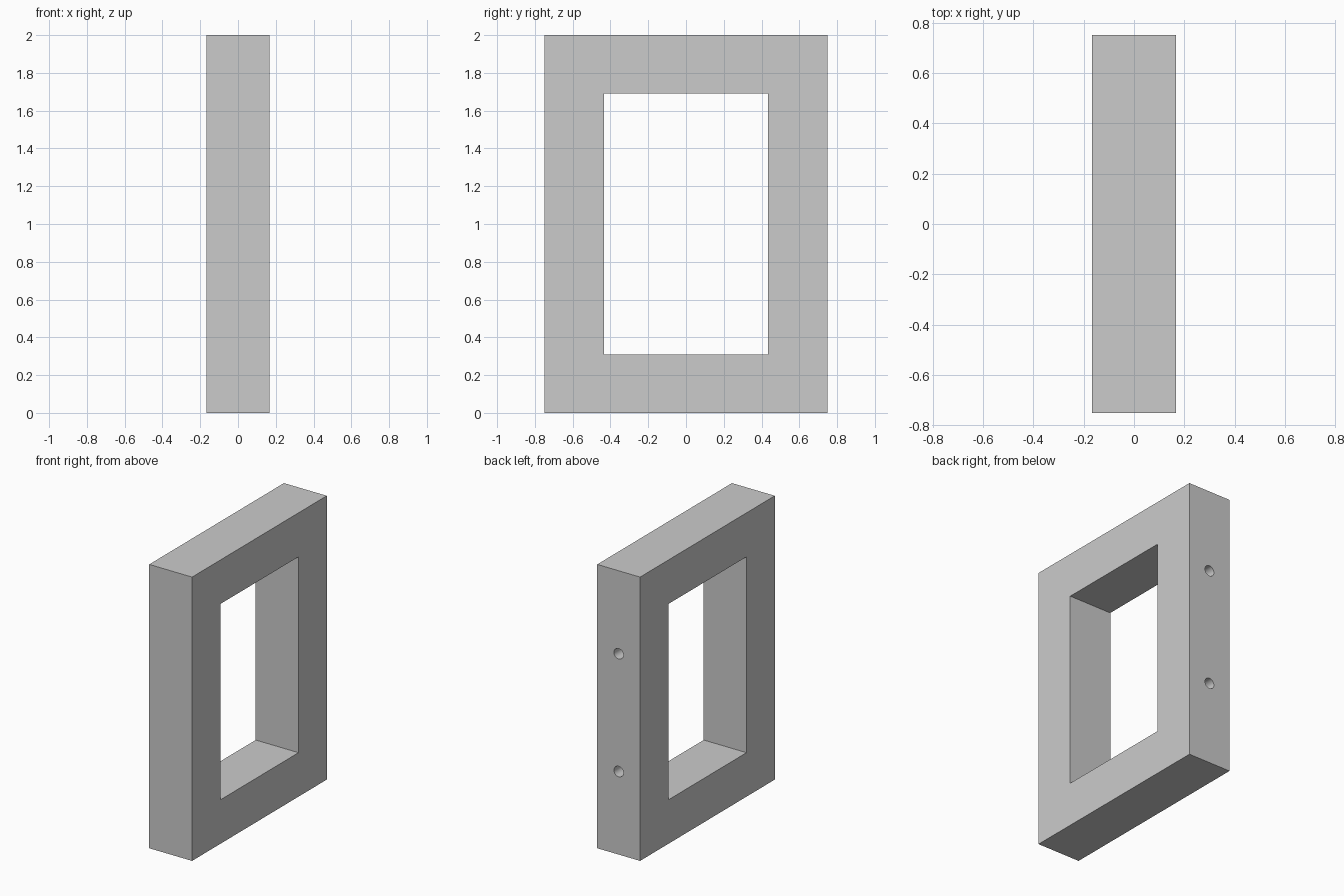
import bpy, bmesh, math
from mathutils import Matrix

if "Cube" in bpy.data.objects:
    bpy.data.objects.remove(bpy.data.objects["Cube"])

HX, HY, OY, H, BAR = 0.167, 0.75, 0.435, 2.0, 0.31


def rect(y, z0, z1):
    return [(-y, z0), (y, z0), (y, z1), (-y, z1)]


# Rectangular frame: outer and inner loops on both sides, bridged with quads
bm = bmesh.new()
outer, inner = rect(HY, 0, H), rect(OY, BAR, H - BAR)
loops = [[bm.verts.new((x, y, z)) for y, z in prof]
         for x, prof in ((HX, outer), (-HX, outer), (-HX, inner), (HX, inner))]
for k in range(4):
    a, b = loops[k], loops[(k + 1) % 4]
    for i in range(4):
        j = (i + 1) % 4
        bm.faces.new((a[i], a[j], b[j], b[i]))
bmesh.ops.recalc_face_normals(bm, faces=bm.faces)
mesh = bpy.data.meshes.new("frame")
bm.to_mesh(mesh)
bm.free()
frame = bpy.data.objects.new("frame", mesh)
bpy.context.collection.objects.link(frame)

# Two blind peg holes in the back edge
DEPTH, RADIUS = 0.2, 0.037
bm = bmesh.new()
for z in (0.585, 1.415):
    bmesh.ops.create_cone(
        bm, cap_ends=True, segments=32, radius1=RADIUS, radius2=RADIUS, depth=2 * DEPTH,
        matrix=Matrix.Translation((0, HY, z)) @ Matrix.Rotation(math.pi / 2, 4, 'X'))
mesh = bpy.data.meshes.new("hole_cutter")
bm.to_mesh(mesh)
bm.free()
cutter = bpy.data.objects.new("hole_cutter", mesh)
bpy.context.collection.objects.link(cutter)
cutter.hide_render = True

mod = frame.modifiers.new("peg_holes", 'BOOLEAN')
mod.operation = 'DIFFERENCE'
mod.solver = 'EXACT'
mod.object = cutter
bpy.context.view_layer.objects.active = frame
frame.select_set(True)
bpy.ops.object.modifier_apply(modifier=mod.name)
bpy.data.objects.remove(cutter, do_unlink=True)

# Smooth hole walls, sharp frame edges
bpy.ops.object.shade_smooth_by_angle(angle=math.radians(30))
